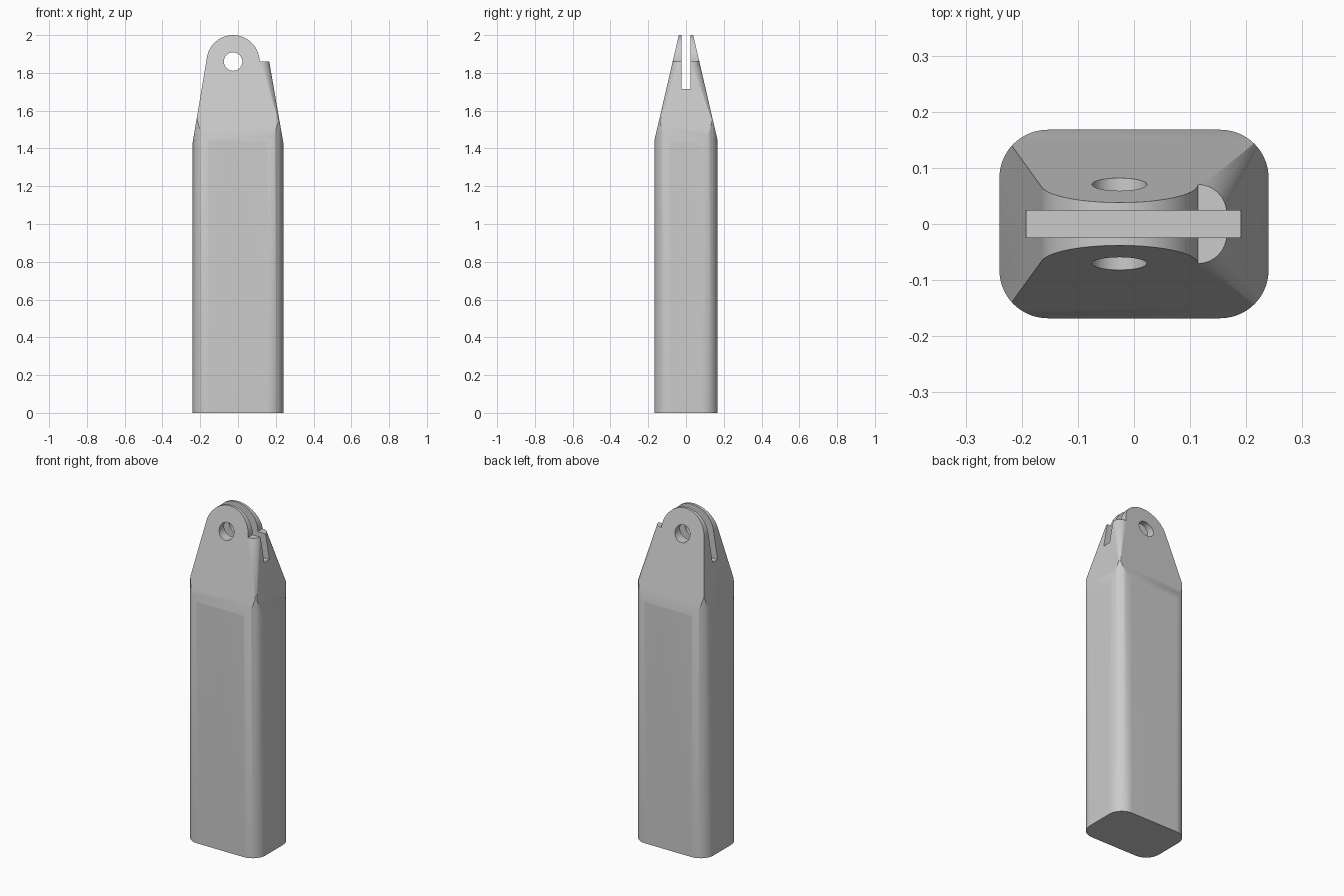
import bpy
import bmesh
from math import sin, cos, radians

if "Cube" in bpy.data.objects:
    bpy.data.objects.remove(bpy.data.objects["Cube"], do_unlink=True)

grey = bpy.data.materials.new("plain grey")
grey.use_nodes = True
GREY = (0.6, 0.6, 0.6, 1)
grey.diffuse_color = GREY
grey.node_tree.nodes["Principled BSDF"].inputs["Base Color"].default_value = GREY


def arc(cx, cy, r, start, end, steps):
    angles = [radians(start + (end - start) * i / steps) for i in range(steps + 1)]
    return [(cx + r * cos(a), cy + r * sin(a)) for a in angles]


def loft(name, rings):
    """Closed solid through rings that share one point count."""
    bm = bmesh.new()
    loops = [[bm.verts.new(p) for p in ring] for ring in rings]
    n = len(loops[0])
    for a, b in zip(loops, loops[1:]):
        for i in range(n):
            j = (i + 1) % n
            bm.faces.new((a[i], a[j], b[j], b[i]))
    sides = bm.faces[:]
    bm.faces.new(loops[0])
    bm.faces.new(loops[-1])
    bmesh.ops.triangulate(bm, faces=sides)
    bmesh.ops.recalc_face_normals(bm, faces=bm.faces[:])
    mesh = bpy.data.meshes.new(name)
    bm.to_mesh(mesh)
    bm.free()
    obj = bpy.data.objects.new(name, mesh)
    bpy.context.collection.objects.link(obj)
    return obj


def along_y(points, depth):
    return [[(x, y, z) for x, z in points] for y in (-depth, depth)]


def combine(target, tool, operation):
    mod = target.modifiers.new(operation.lower(), "BOOLEAN")
    mod.operation, mod.solver, mod.object = operation, "EXACT", tool
    bpy.ops.object.select_all(action="DESELECT")
    target.select_set(True)
    bpy.context.view_layer.objects.active = target
    bpy.ops.object.modifier_apply(modifier=mod.name)
    bpy.data.objects.remove(tool, do_unlink=True)


# Grip: tall rounded rectangle
HX, HY, R = 0.24, 0.168, 0.086
outline = []
for sx, sy, start in ((1, 1, 0), (-1, 1, 90), (-1, -1, 180), (1, -1, 270)):
    outline += arc(sx * (HX - R), sy * (HY - R), R, start, start + 90, 10)
handle = loft("handle", [[(x, y, z) for x, y in outline] for z in (0, 2.1)])

# Front silhouette: sloped left edge, round lug, level shoulder on the right
PIN_X, PIN_Z = -0.026, 1.86
silhouette = [(0.7, -0.1), (0.7, PIN_Z)]
silhouette += arc(PIN_X, PIN_Z, 0.14, 0, 170.5, 40)
silhouette.append((-0.497, -0.1))
combine(handle, loft("silhouette_cutter", along_y(silhouette, 0.6)), "INTERSECT")


# Wedge: front and back slope in, with rounding growing along the right corners
def wedge_ring(z, r):
    hy = HY - 0.232 * (z - 1.44)
    hx = HX - 0.1736 * (z - 1.43)
    ring = [(-0.7, -hy)]
    ring += arc(hx - r, r - hy, r, -90, 0, 8)
    ring += arc(hx - r, hy - r, r, 0, 90, 8)
    ring.append((-0.7, hy))
    return [(x, y, z) for x, y in ring]


wedge = loft("wedge_cutter", [wedge_ring(-0.1, 0.004), wedge_ring(1.52, 0.004),
                              wedge_ring(PIN_Z, 0.052), wedge_ring(2.05, 0.015)])
combine(handle, wedge, "INTERSECT")

# Slot through the lug
slot = [(-0.6, 1.715), (0.6, 1.715), (0.6, 2.2), (-0.6, 2.2)]
combine(handle, loft("slot_cutter", along_y(slot, 0.024)), "DIFFERENCE")

# Pin hole
hole = arc(PIN_X, PIN_Z, 0.049, 0, 360, 32)[:-1]
combine(handle, loft("hole_cutter", along_y(hole, 0.5)), "DIFFERENCE")

# Finish
handle.data.materials.clear()
handle.data.materials.append(grey)
for poly in handle.data.polygons:
    poly.material_index = 0
bpy.ops.object.select_all(action="DESELECT")
handle.select_set(True)
bpy.context.view_layer.objects.active = handle
bpy.ops.object.shade_smooth_by_angle(angle=radians(30))
weighted = handle.modifiers.new("even_shading", "WEIGHTED_NORMAL")
weighted.keep_sharp = True
